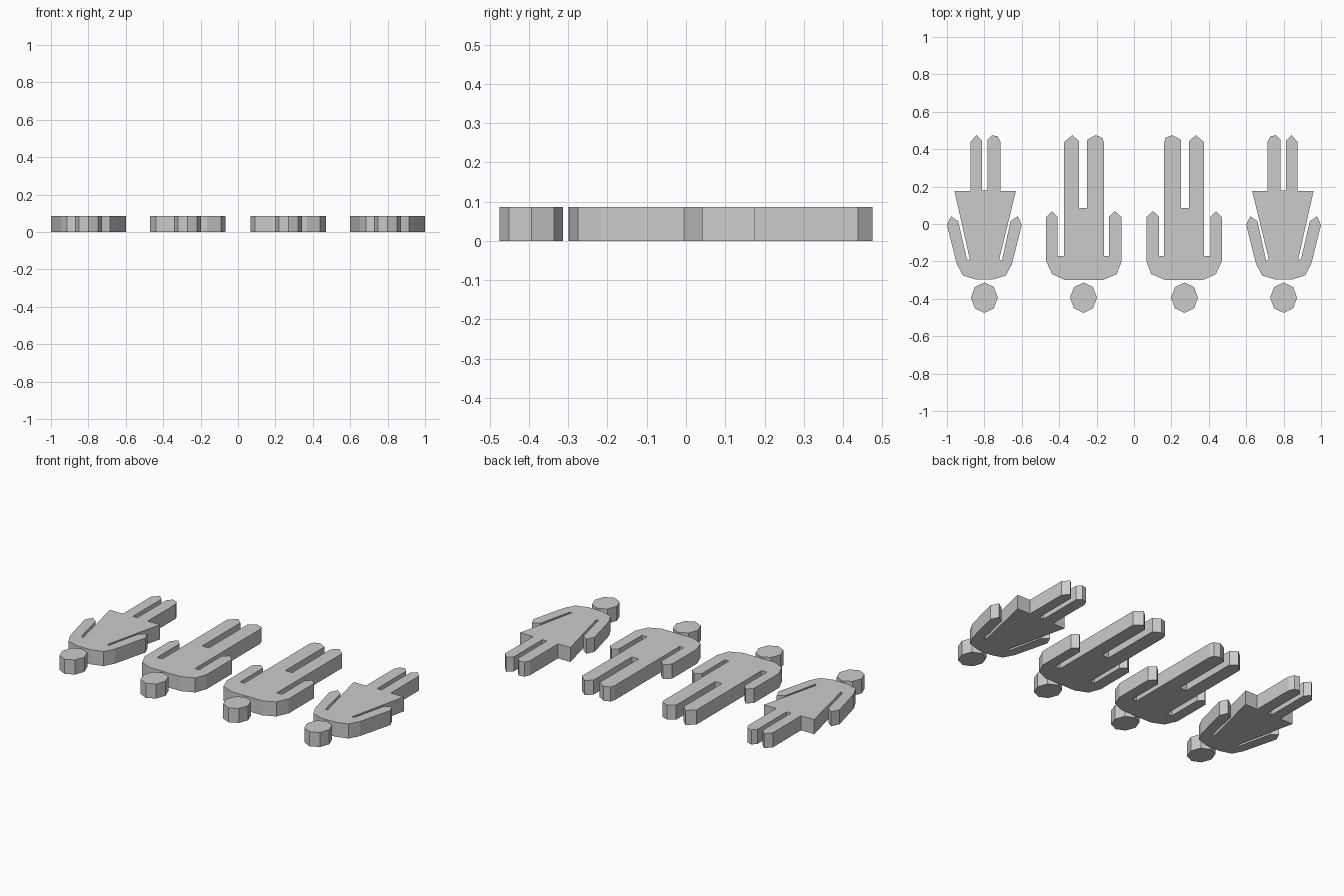
import bpy, bmesh
from math import sin, cos, pi

if "Cube" in bpy.data.objects:
    bpy.data.objects.remove(bpy.data.objects["Cube"])

H = 0.086  # plate thickness


def plate(name, pts, cx, side):
    """Extrude a flat outline upward; side = -1 mirrors it across x = 0."""
    bm = bmesh.new()
    face = bm.faces.new([bm.verts.new((side * (cx + x), y, 0)) for x, y in pts])
    res = bmesh.ops.extrude_face_region(bm, geom=[face])
    top = [v for v in res["geom"] if isinstance(v, bmesh.types.BMVert)]
    bmesh.ops.translate(bm, verts=top, vec=(0, 0, H))
    bmesh.ops.recalc_face_normals(bm, faces=bm.faces)
    me = bpy.data.meshes.new(name)
    bm.to_mesh(me)
    bm.free()
    ob = bpy.data.objects.new(name, me)
    bpy.context.collection.objects.link(ob)
    return ob


# outlines relative to each figure's centre line (left-hand figures)
dress_body = [
    # left leg, gap, right leg
    (-.075, .176), (-.075, .438), (-.043, .475), (-.012, .445), (-.012, .18),
    (.017, .18), (.017, .45), (.04, .475), (.072, .468), (.087, .438), (.087, .176),
    # skirt corner, right arm
    (.168, .176), (.08, -.187), (.093, -.198), (.14, .015), (.178, .042), (.2, -.005),
    # shoulders
    (.147, -.215), (.115, -.275), (.045, -.297), (-.045, -.297), (-.115, -.275), (-.147, -.215),
    # left arm, skirt corner
    (-.2, -.005), (-.178, .042), (-.14, .015), (-.093, -.187), (-.077, -.193), (-.16, .176)]

trouser_body = [
    # left leg, gap, right leg
    (-.105, .437), (-.06, .475), (-.024, .443), (-.024, .085),
    (.02, .085), (.02, .45), (.063, .475), (.1, .462), (.109, .437), (.109, -.171),
    # right arm, shoulders, left arm
    (.136, -.171), (.136, .04), (.168, .069), (.204, .037), (.204, -.198),
    (.178, -.268), (.104, -.299), (-.1, -.299), (-.168, -.268), (-.2, -.198),
    (-.2, .037), (-.168, .069), (-.138, .037), (-.138, -.171), (-.104, -.171)]

head = [(.072 * cos(i * pi / 4), -.394 + .081 * sin(i * pi / 4)) for i in range(8)]

for side, label in ((1, "left"), (-1, "right")):
    for kind, outline, cx in (("dress", dress_body, -.8), ("trouser", trouser_body, -.27)):
        plate(f"{label}_{kind}_figure_body", outline, cx, side)
        plate(f"{label}_{kind}_figure_head", head, cx, side)
